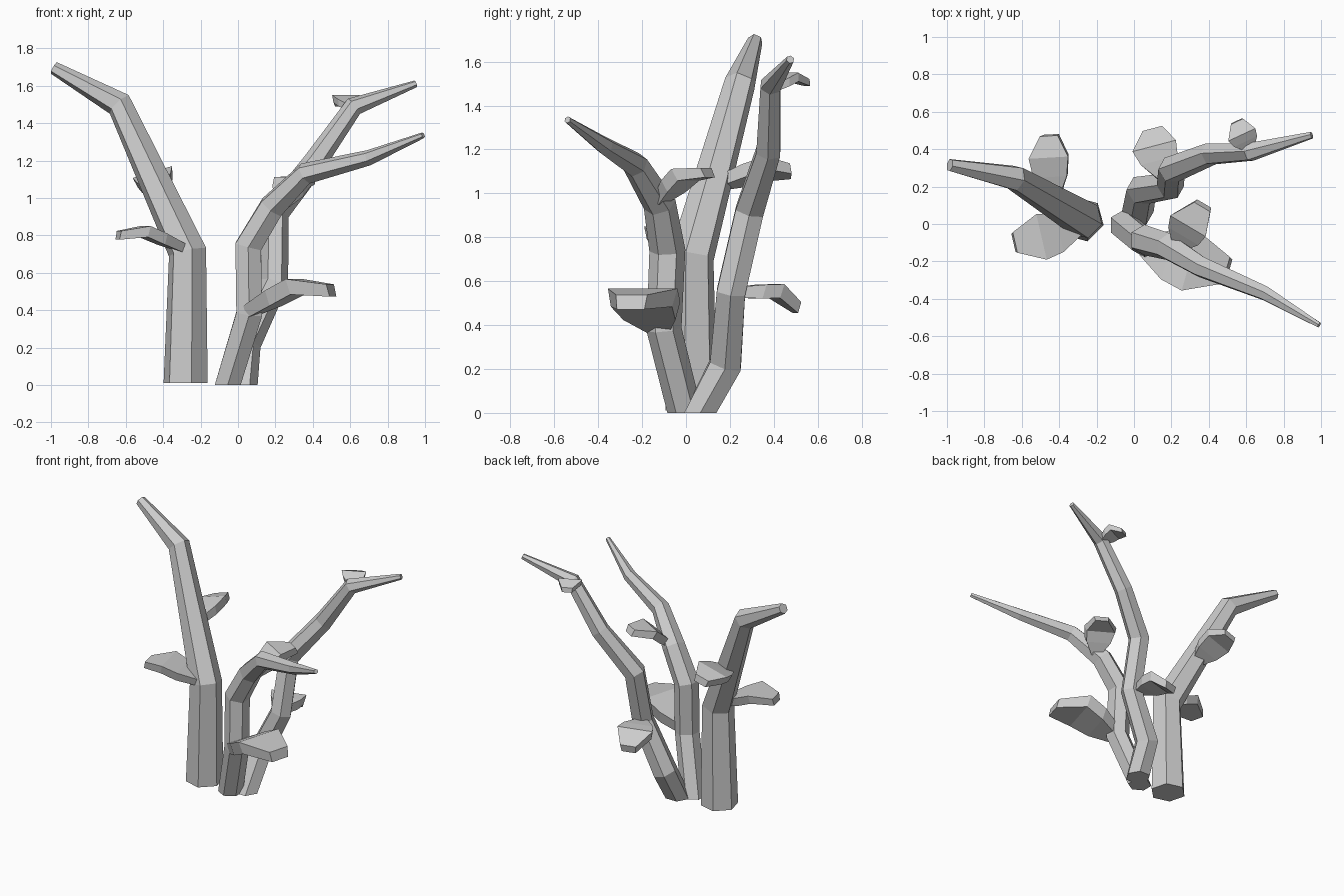
import bpy, bmesh, math
from mathutils import Vector

cube = bpy.data.objects.get("Cube")
if cube:
    bpy.data.objects.remove(cube)

grey = bpy.data.materials.new("pale_grey")
grey.use_nodes = True
COLOR = (0.6, 0.6, 0.6, 1)
grey.diffuse_color = COLOR
grey.node_tree.nodes["Principled BSDF"].inputs["Base Color"].default_value = COLOR


def loft(name, rings):
    """Skin a list of equal rings and cap both ends."""
    bm = bmesh.new()
    loops = [[bm.verts.new(p) for p in ring] for ring in rings]
    n = len(loops[0])
    for a, b in zip(loops, loops[1:]):
        for i in range(n):
            j = (i + 1) % n
            bm.faces.new((a[i], a[j], b[j], b[i]))
    bm.faces.new(loops[0][::-1])
    bm.faces.new(loops[-1])
    bmesh.ops.recalc_face_normals(bm, faces=bm.faces)
    mesh = bpy.data.meshes.new(name)
    bm.to_mesh(mesh)
    bm.free()
    mesh.materials.append(grey)
    obj = bpy.data.objects.new(name, mesh)
    bpy.context.collection.objects.link(obj)


def branch(name, nodes, turn):
    """Six-sided tapered limb through (x, y, z, radius) nodes."""
    pts = [Vector(n[:3]) for n in nodes]
    dirs = [(b - a).normalized() for a, b in zip(pts, pts[1:])]
    up = Vector((0, 0, 1))
    rings = []
    for k, p in enumerate(pts):
        if k == 0:
            t = up
        elif k == len(pts) - 1:
            t = dirs[-1]
        else:
            t = (dirs[k - 1] + dirs[k]).normalized()
        q = up.rotation_difference(t)
        ring = []
        for i in range(6):
            a = math.radians(turn + 60 * i)
            ring.append(p + q @ Vector((math.cos(a), math.sin(a), 0)) * nodes[k][3])
        rings.append(ring)
    loft(name, rings)


def leaf(name, base, mid, end, width, thick, roll=0.0):
    """Chunky bent paddle: narrow stem, broad middle, blunt end."""
    base, mid, end = Vector(base), Vector(mid), Vector(end)
    along = end - base
    side = Vector((along.y, -along.x, 0)).normalized()
    side = (side + Vector((0, 0, roll))).normalized()
    normal = side.cross(along).normalized()
    if normal.z < 0:
        normal.negate()
    stations = [(base, 0.3, 0.8), (base.lerp(mid, 0.55), 0.85, 1),
                (mid, 1.0, 1), (end, 0.45, 0.8)]
    rings = []
    for p, w, h in stations:
        s = side * width * w / 2
        up = normal * thick * h / 2
        rings.append([p - s + up, p + s + up, p + s * 0.88 - up, p - s * 0.88 - up])
    loft(name, rings)


# Three main limbs
branch("left_limb", [(-0.28, 0.025, 0.01, 0.122), (-0.27, 0.025, 0.71, 0.105),
                     (-0.635, 0.245, 1.5, 0.072), (-0.985, 0.315, 1.695, 0.035)], -15)
branch("rear_limb", [(0.02, 0.065, 0, 0.085), (0.04, 0.18, 0.22, 0.083),
                     (0.195, 0.205, 0.55, 0.075), (0.2, 0.29, 0.92, 0.074),
                     (0.41, 0.375, 1.19, 0.063), (0.62, 0.385, 1.49, 0.052),
                     (0.95, 0.475, 1.61, 0.019)], 0)
branch("front_limb", [(-0.055, -0.005, 0, 0.08), (0.06, -0.1, 0.38, 0.08),
                      (0.055, -0.085, 0.74, 0.082), (0.18, -0.12, 0.95, 0.075),
                      (0.36, -0.23, 1.13, 0.06), (0.7, -0.37, 1.215, 0.042),
                      (0.99, -0.54, 1.335, 0.016)], 30)

# Leaves, two on each limb
leaf("left_limb_front_leaf", (-0.29, -0.02, 0.73), (-0.5, -0.07, 0.82),
     (-0.64, -0.1, 0.8), 0.25, 0.06)
leaf("left_limb_back_leaf", (-0.43, 0.13, 1.04), (-0.45, 0.36, 1.11),
     (-0.45, 0.475, 1.1), 0.22, 0.06, 0.3)
leaf("rear_limb_low_leaf", (0.17, 0.24, 0.55), (0.11, 0.41, 0.555),
     (0.1, 0.505, 0.48), 0.24, 0.065)
leaf("rear_limb_top_leaf", (0.62, 0.4, 1.48), (0.575, 0.48, 1.53),
     (0.55, 0.55, 1.505), 0.16, 0.04)
leaf("front_limb_low_leaf", (0.05, -0.12, 0.39), (0.31, -0.2, 0.525),
     (0.5, -0.25, 0.505), 0.33, 0.085)
leaf("front_limb_top_leaf", (0.24, -0.12, 0.97), (0.295, 0, 1.085),
     (0.37, 0.1, 1.095), 0.22, 0.06)
